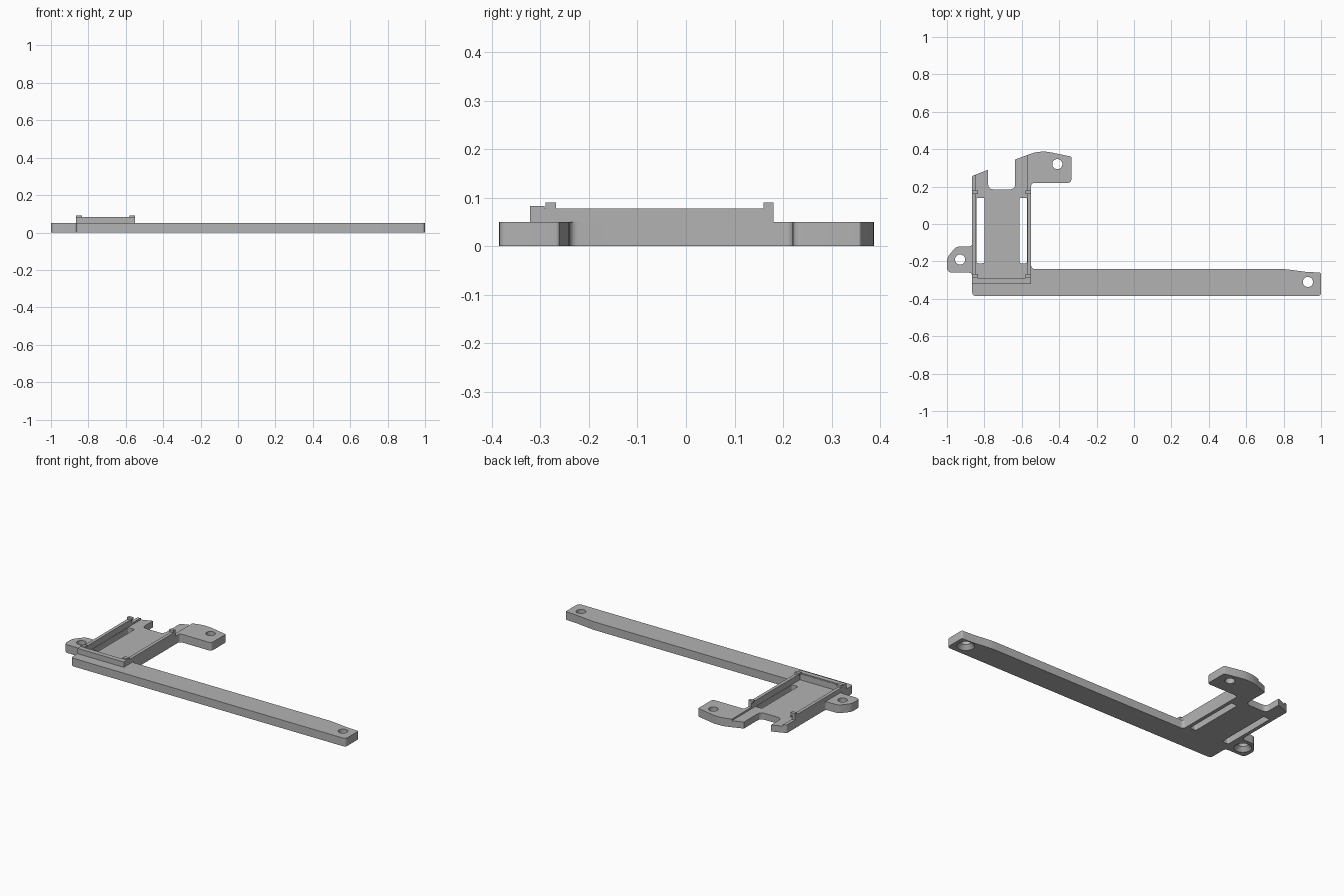
import bpy
import bmesh
from mathutils import Vector

default_cube = bpy.data.objects.get("Cube")
if default_cube:
    bpy.data.objects.remove(default_cube, do_unlink=True)

# Single plain grey plastic
plastic = bpy.data.materials.new("grey_plastic")
plastic.use_nodes = True
grey = (0.45, 0.45, 0.45, 1)
plastic.diffuse_color = grey
plastic.node_tree.nodes["Principled BSDF"].inputs["Base Color"].default_value = grey

BASE_TOP, FLOOR_TOP, WALL_TOP, LIP_TOP, CLIP_TOP = 0.05, 0.04, 0.077, 0.083, 0.09
LEFT, RIGHT = -0.865, -0.55
WALL = 0.02


def finish(bm, name):
    bmesh.ops.recalc_face_normals(bm, faces=bm.faces)
    mesh = bpy.data.meshes.new(name)
    bm.to_mesh(mesh)
    bm.free()
    mesh.materials.append(plastic)
    obj = bpy.data.objects.new(name, mesh)
    bpy.context.collection.objects.link(obj)
    return obj


def rounded(corners, radius, steps=5):
    """Replace corners with small arcs; a third value overrides the radius."""
    result = []
    for i, corner in enumerate(corners):
        here = Vector(corner[:2])
        r = corner[2] if len(corner) > 2 else radius
        if r == 0:
            result.append(here)
            continue
        before = Vector(corners[i - 1][:2])
        after = Vector(corners[(i + 1) % len(corners)][:2])
        start = here + (before - here).normalized() * r
        end = here + (after - here).normalized() * r
        for k in range(steps + 1):
            t = k / steps
            result.append(start * (1 - t) ** 2 + here * 2 * t * (1 - t) + end * t ** 2)
    return result


def prism(name, points, low, high):
    bm = bmesh.new()
    face = bm.faces.new([bm.verts.new((p[0], p[1], low)) for p in points])
    extruded = bmesh.ops.extrude_face_region(bm, geom=[face])["geom"]
    verts = [v for v in extruded if isinstance(v, bmesh.types.BMVert)]
    bmesh.ops.translate(bm, vec=(0, 0, high - low), verts=verts)
    return finish(bm, name)


def block(name, x0, x1, y0, y1, z0, z1):
    return prism(name, [(x0, y0), (x1, y0), (x1, y1), (x0, y1)], z0, z1)


def cone(name, x, y, low, high, r_low, r_high):
    bm = bmesh.new()
    bmesh.ops.create_cone(bm, cap_ends=True, segments=32, radius1=r_low,
                          radius2=r_high, depth=high - low)
    bmesh.ops.translate(bm, vec=(x, y, (low + high) / 2), verts=bm.verts)
    return finish(bm, name)


def cut(target, cutter):
    mod = target.modifiers.new(cutter.name, "BOOLEAN")
    mod.operation = "DIFFERENCE"
    mod.solver = "EXACT"
    mod.object = cutter
    cutter.hide_render = True
    cutter.hide_viewport = True
    cutters.append(cutter)


cutters = []

# Base plate: long bar, cradle floor, rear tab and side lug in one outline
outline = [
    (LEFT, -0.385), (1, -0.385), (1, -0.26, 0.01), (0.92, -0.256, 0), (0.8, -0.24, 0.03),
    (RIGHT, -0.24), (RIGHT, 0.22), (-0.335, 0.22), (-0.335, 0.36, 0.005),
    (-0.5, 0.395, 0.06), (-0.635, 0.345, 0), (-0.635, 0.185, 0.03),
    (-0.78, 0.185, 0.03), (-0.78, 0.29, 0), (LEFT, 0.257, 0.005), (LEFT, -0.12),
    (-0.95, -0.12), (-1, -0.18), (-1, -0.26, 0.03), (LEFT, -0.26),
]
base = prism("base_plate", rounded(outline, 0.02), 0, BASE_TOP)

# Shallow recess for the cradle floor
cut(base, block("recess_cutter", LEFT + WALL, RIGHT - WALL, -0.29, 0.5, FLOOR_TOP, 0.2))

# Two long slots beside the cradle walls
for side, x0, x1 in (("right", -0.843, -0.8), ("left", -0.613, -0.572)):
    slot = [(x0, -0.21), (x1, -0.21), (x1, 0.14), (x0, 0.14)]
    cut(base, prism(side + "_slot_cutter", rounded(slot, 0.01), -0.1, 0.2))

# Screw holes, two of them countersunk underneath
for name, x, y, sunk in (("bar", 0.93, -0.31, True), ("lug", -0.93, -0.19, True),
                         ("tab", -0.41, 0.32, False)):
    cut(base, cone(name + "_hole_cutter", x, y, -0.1, 0.2, 0.027, 0.027))
    if sunk:
        cut(base, cone(name + "_sink_cutter", x, y, -0.005, 0.025, 0.053, 0.026))

# Bake the cuts and drop the cutters
bpy.context.view_layer.update()
graph = bpy.context.evaluated_depsgraph_get()
cut_mesh = bpy.data.meshes.new_from_object(base.evaluated_get(graph))
base.modifiers.clear()
base.data = cut_mesh
for cutter in cutters:
    bpy.data.objects.remove(cutter, do_unlink=True)

# Cradle side walls with retaining clips at both ends
for side, outer, inward in (("right", LEFT, 1), ("left", RIGHT, -1)):
    def strip(name, width, y0, y1, z0, z1):
        x0, x1 = sorted((outer, outer + inward * width))
        return block(side + name, x0, x1, y0, y1, z0, z1)

    strip("_wall", WALL, -0.29, 0.18, BASE_TOP, WALL_TOP)
    strip("_front_clip", 0.03, -0.29, -0.268, WALL_TOP, CLIP_TOP)
    strip("_rear_clip", 0.03, 0.16, 0.18, WALL_TOP, CLIP_TOP)

# Cradle front wall with its raised lip
block("front_wall", LEFT, RIGHT, -0.322, -0.29, BASE_TOP, WALL_TOP)
block("front_lip", LEFT, RIGHT, -0.322, -0.292, WALL_TOP, LIP_TOP)

# Smooth the curved sides, keep hard edges
for obj in bpy.context.collection.objects:
    obj.select_set(obj == base)
bpy.context.view_layer.objects.active = base
bpy.ops.object.shade_smooth_by_angle()
